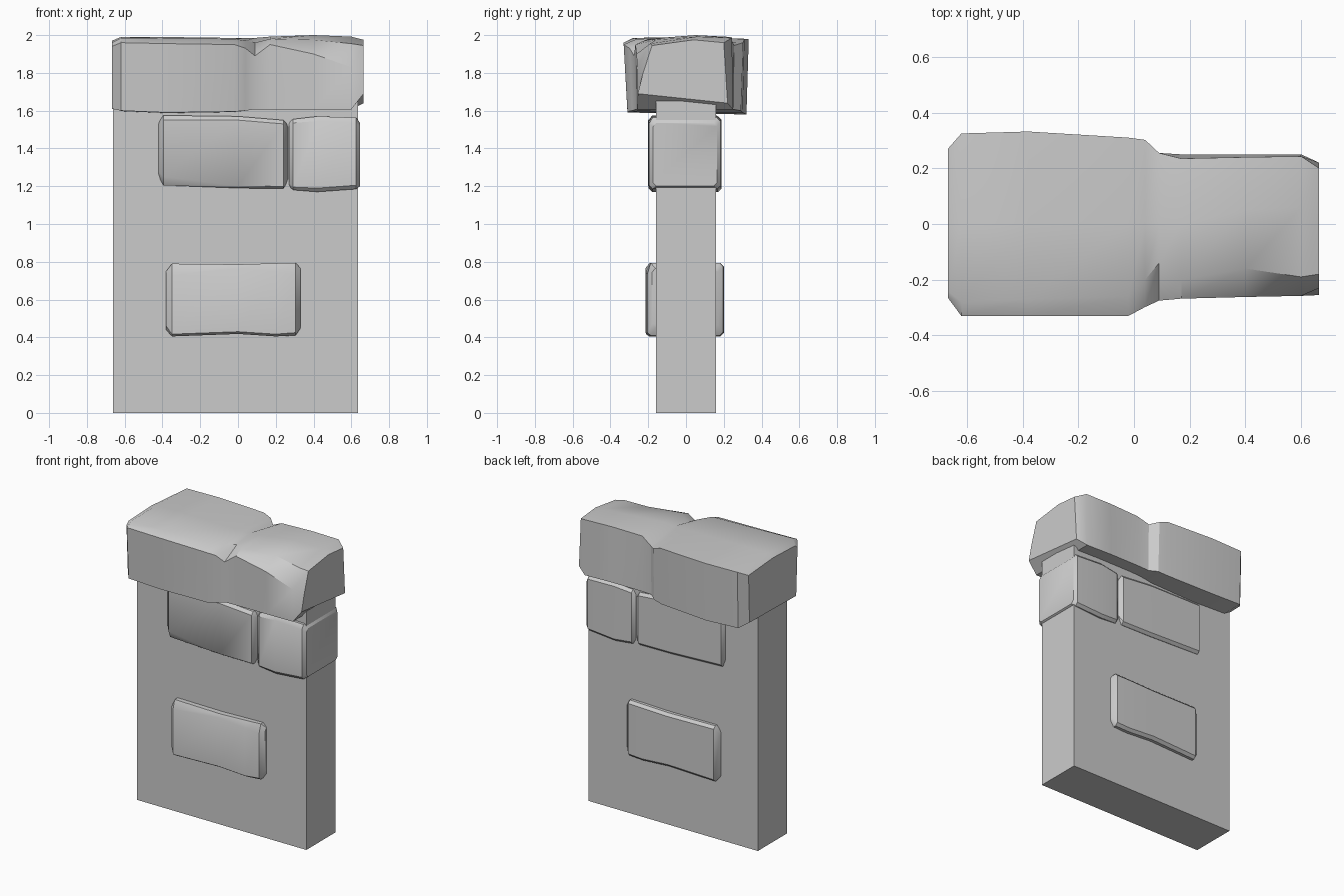
import bpy, bmesh, math


def finish(name, bm, angle=None):
    bmesh.ops.recalc_face_normals(bm, faces=bm.faces)
    mesh = bpy.data.meshes.new(name)
    bm.to_mesh(mesh)
    bm.free()
    ob = bpy.data.objects.new(name, mesh)
    bpy.context.collection.objects.link(ob)
    if angle:
        bpy.ops.object.select_all(action='DESELECT')
        ob.select_set(True)
        bpy.context.view_layer.objects.active = ob
        bpy.ops.object.shade_smooth_by_angle(angle=math.radians(angle))
    return ob


def loft(name, sections, angle=35):
    """Skin a row of (x, [(y, z), ...]) rings and close both ends."""
    bm = bmesh.new()
    rings = [[bm.verts.new((x, y, z)) for y, z in pts] for x, pts in sections]
    n = len(rings[0])
    for a, b in zip(rings, rings[1:]):
        for i in range(n):
            j = (i + 1) % n
            bm.faces.new((a[i], a[j], b[j], b[i]))
    bm.faces.new(rings[0])
    bm.faces.new(rings[-1])
    return finish(name, bm, angle)


def chipped(y0, y1, z0, z1, top, low):
    """Rectangle with cut corners: top / low = height of the front chips."""
    c = 0.018
    return [(y0 + c, z0), (y0, z0 + low), (y0, z1 - top), (y0 + c, z1),
            (y1 - c, z1), (y1, z1 - c), (y1, z0 + c), (y1 - c, z0)]


def stone(name, rows):
    loft(name, [(r[0], chipped(*r[1:])) for r in rows])


# wall slab
bm = bmesh.new()
bmesh.ops.create_cube(bm, size=1)
for v in bm.verts:
    v.co.x = 0.635 if v.co.x > 0 else -0.662
    v.co.y *= 0.32
    v.co.z = 1.65 if v.co.z > 0 else 0
finish("wall_slab", bm)

# cap stone: low front, upper front, top front, top middle, top back, low back
loft("cap_stone", [
    (-0.668, [(-.25, 1.61), (-.265, 1.94), (-.24, 1.96), (0, 1.97), (.27, 1.95), (.26, 1.62)]),
    (-0.62, [(-.31, 1.60), (-.33, 1.96), (-.28, 1.985), (0, 1.99), (.325, 1.98), (.315, 1.59)]),
    (-0.38, [(-.31, 1.59), (-.33, 1.955), (-.27, 1.983), (0, 1.99), (.332, 1.98), (.32, 1.58)]),
    (-0.02, [(-.31, 1.595), (-.33, 1.95), (-.26, 1.98), (0, 1.985), (.31, 1.98), (.30, 1.59)]),
    (0.04, [(-.285, 1.60), (-.298, 1.93), (-.20, 1.97), (0, 1.985), (.302, 1.96), (.29, 1.60)]),
    (0.09, [(-.265, 1.607), (-.275, 1.89), (-.14, 1.96), (0, 1.985), (.255, 1.945), (.25, 1.607)]),
    (0.17, [(-.262, 1.607), (-.268, 1.95), (-.20, 1.98), (0, 1.992), (.235, 1.985), (.25, 1.61)]),
    (0.40, [(-.26, 1.607), (-.262, 1.90), (-.16, 1.975), (.05, 2.0), (.24, 1.99), (.25, 1.61)]),
    (0.60, [(-.258, 1.607), (-.258, 1.83), (-.19, 1.955), (.06, 1.992), (.243, 1.985), (.25, 1.605)]),
    (0.665, [(-.255, 1.69), (-.23, 1.79), (-.18, 1.945), (.04, 1.975), (.20, 1.96), (.22, 1.64)]),
], 30)

# upper long stone
stone("upper_long_stone", [
    (-0.42, -.17, .155, 1.25, 1.54, .02, .03),
    (-0.395, -.195, .18, 1.205, 1.575, .025, .045),
    (0.0, -.20, .182, 1.19, 1.57, .02, .012),
    (0.24, -.195, .18, 1.187, 1.55, .02, .012),
    (0.266, -.165, .16, 1.23, 1.525, .02, .02),
])

# upper corner stone
stone("upper_corner_stone", [
    (0.27, -.17, .16, 1.20, 1.54, .02, .02),
    (0.292, -.19, .18, 1.18, 1.555, .02, .015),
    (0.42, -.198, .188, 1.17, 1.57, .025, .02),
    (0.625, -.195, .182, 1.185, 1.563, .03, .02),
    (0.646, -.175, .165, 1.20, 1.535, .02, .02),
])

# lower stone
stone("lower_stone", [
    (-0.38, -.185, .17, .44, .75, .02, .02),
    (-0.35, -.21, .197, .405, .79, .06, .012),
    (0.0, -.215, .2, .418, .786, .02, .012),
    (0.20, -.212, .2, .405, .792, .045, .012),
    (0.305, -.205, .197, .41, .794, .06, .015),
    (0.332, -.18, .17, .45, .765, .02, .02),
])
